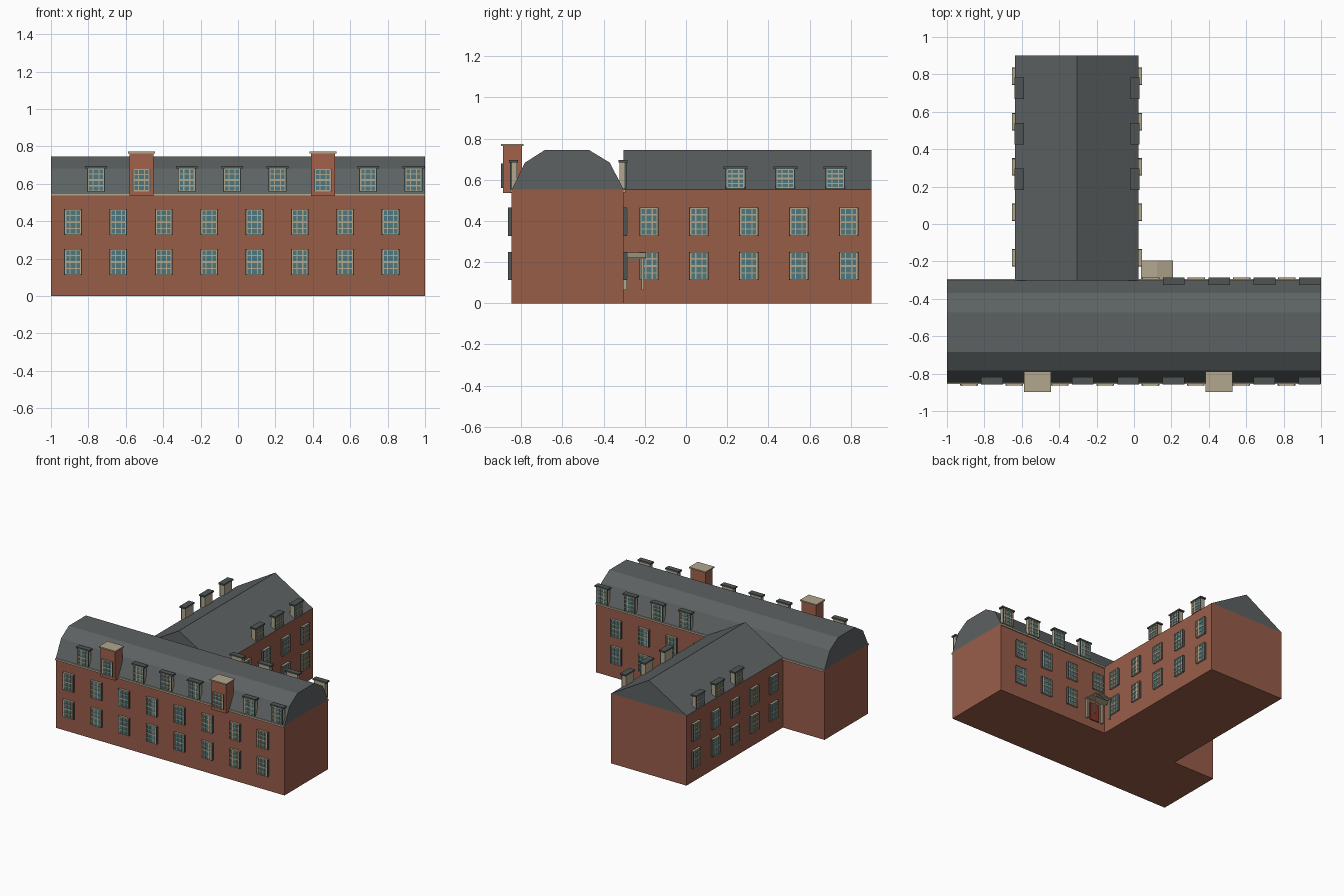
import bpy, bmesh, math
from mathutils import Matrix, Vector

if "Cube" in bpy.data.objects:
    bpy.data.objects.remove(bpy.data.objects["Cube"])


def material(name, rgb):
    m = bpy.data.materials.new(name)
    lin = [((c / 255 + 0.055) / 1.055) ** 2.4 for c in rgb]
    m.diffuse_color = (*lin, 1)
    m.use_nodes = True
    m.node_tree.nodes["Principled BSDF"].inputs["Base Color"].default_value = m.diffuse_color
    return m


BRICK = material("brick", (152, 93, 73))
CHIMNEY = material("chimney_brick", (163, 97, 76))
SLATE = material("slate", (92, 97, 98))
STONE = material("cream_stone", (178, 167, 143))
GLASS = material("teal_glass", (76, 121, 126))
TRIM = material("dark_trim", (78, 85, 84))
DOOR = material("red_door", (128, 54, 44))
MATS = [BRICK, CHIMNEY, SLATE, STONE, GLASS, TRIM, DOOR]


def mesh_from(name, parts):
    """Mesh made of boxes: (x0, x1, y0, y1, z0, z1, material)."""
    bm = bmesh.new()
    for x0, x1, y0, y1, z0, z1, mat in parts:
        mtx = Matrix.Translation(((x0 + x1) / 2, (y0 + y1) / 2, (z0 + z1) / 2)) \
            @ Matrix.Diagonal((x1 - x0, y1 - y0, z1 - z0, 1))
        before = set(bm.faces)
        bmesh.ops.create_cube(bm, size=1, matrix=mtx)
        for f in set(bm.faces) - before:
            f.material_index = MATS.index(mat)
    me = bpy.data.meshes.new(name)
    bm.to_mesh(me)
    bm.free()
    for m in MATS:
        me.materials.append(m)
    return me


def place(name, me, loc=(0, 0, 0), angle=0):
    ob = bpy.data.objects.new(name, me)
    ob.location = loc
    ob.rotation_euler.z = math.radians(angle)
    bpy.context.collection.objects.link(ob)
    return ob


def box(name, mat, x0, x1, y0, y1, z0, z1):
    return place(name, mesh_from(name, [(x0, x1, y0, y1, z0, z1, mat)]))


def prism(name, mat, profile, start, end, axis):
    """Extrude a (horizontal, z) profile along x or y."""
    bm = bmesh.new()
    def point(h, z, t):
        return (t, h, z) if axis == "x" else (h, t, z)
    face = bm.faces.new([bm.verts.new(point(h, z, start)) for h, z in profile])
    new = bmesh.ops.extrude_face_region(bm, geom=[face])["geom"]
    shift = Vector(point(0, 0, end - start))
    bmesh.ops.translate(bm, vec=shift, verts=[v for v in new if isinstance(v, bmesh.types.BMVert)])
    bmesh.ops.recalc_face_normals(bm, faces=bm.faces)
    me = bpy.data.meshes.new(name)
    bm.to_mesh(me)
    bm.free()
    me.materials.append(mat)
    return place(name, me)


def window_parts(w, h, depth, rows):
    """Glazed sash facing -y, standing on its origin, with a thin trim and bars."""
    a, t, f = w / 2, 0.006, -depth
    parts = [(-a + t, a - t, f + 0.004, 0.002, t, h - t, GLASS)]
    for s in (-1, 1):
        parts.append((min(s * a, s * (a - t)), max(s * a, s * (a - t)), f, 0.002, 0, h, TRIM))
        x = s * (a - t - 0.002)
        parts.append((x - 0.003, x + 0.003, f - 0.001, 0, t, h - t, STONE))
        parts.append((s * w / 6 - 0.003, s * w / 6 + 0.003, f, 0, t, h - t, STONE))
    for z in (0, h - t):
        parts.append((-a, a, f, 0.002, z, z + t, STONE))
    for i in range(1, rows):
        z = h * i / rows
        b = 0.005 if i * 2 == rows else 0.003
        parts.append((-a + t, a - t, f, 0, z - b, z + b, STONE))
    return parts


def dormer_parts(h, depth):
    """Upright dormer frame with glazing in front and a flat dark cap."""
    w = 0.096
    body = [(-w / 2, w / 2, 0.001, depth, 0, h, STONE)]
    cap = [(-0.058, 0.058, -0.012, depth + 0.004, h, h + 0.012, TRIM)]
    return body + window_parts(w, h, 0.008, 4) + cap


# Walls of the main block and rear wing
FRONT, BACK, EAVE, TOP = -0.847, -0.303, 0.552, 0.745
WEST, EAST, END = -0.635, 0.025, 0.90
box("main_walls", BRICK, -1, 1, FRONT, BACK, 0, EAVE)
box("wing_walls", BRICK, WEST, EAST, BACK, END, 0, EAVE)

# Roofs
prism("main_roof", SLATE, [(FRONT, EAVE), (-0.782, 0.683), (-0.685, TOP), (-0.472, TOP),
                           (-0.37, 0.683), (BACK, EAVE)], -1, 1, "x")
prism("wing_roof", SLATE, [(WEST, EAVE), (-0.305, TOP), (EAST, EAVE)], BACK, END, "y")

# Cornices
box("front_cornice", STONE, -1, 1, FRONT - 0.008, FRONT, 0.538, EAVE)
box("back_cornice_west", STONE, -1, WEST, BACK, BACK + 0.008, 0.538, EAVE)
box("back_cornice_east", STONE, EAST, 1, BACK, BACK + 0.008, 0.538, EAVE)

# Wall windows on both storeys
STEP = 0.2425
window = mesh_from("window", window_parts(0.094, 0.137, 0.017, 4))
for z in (0.113, 0.327):
    for i in range(8):
        place("front_window", window, (-0.882 + STEP * i, FRONT, z))
    for i in range(5):
        y = -0.18 + STEP * i
        place("wing_east_window", window, (EAST, y, z), 90)
        place("wing_west_window", window, (WEST, y, z), -90)
    for i in range(4):
        if z > 0.2 or i > 0:
            place("back_window", window, (0.09 + STEP * i, BACK, z), 180)

# Dormers, and chimneys with a window in place of two of them
dormer = mesh_from("dormer", dormer_parts(0.125, 0.026))
low_dormer = mesh_from("low_dormer", dormer_parts(0.095, 0.034))
chimney_window = mesh_from("chimney_window", window_parts(0.096, 0.12, 0.008, 4))
for i in range(8):
    x = -0.759 + STEP * i
    if i in (1, 5):
        box("chimney", CHIMNEY, x - 0.064, x + 0.064, -0.89, -0.797, 0.535, 0.765)
        box("chimney_cap", STONE, x - 0.072, x + 0.072, -0.898, -0.789, 0.763, 0.773)
        place("chimney_window", chimney_window, (x, -0.89, 0.56))
    else:
        place("front_dormer", dormer, (x, FRONT, 0.558))
for i in range(4):
    place("back_dormer", dormer, (0.213 + STEP * i, BACK + 0.006, 0.558), 180)
for i in range(3):
    y = 0.24 + STEP * i
    place("wing_east_dormer", low_dormer, (EAST - 0.008, y, 0.558), 90)
    place("wing_west_dormer", low_dormer, (WEST + 0.008, y, 0.558), -90)

# Back door with a small gabled porch on posts
PX = 0.123
box("door", DOOR, PX - 0.04, PX + 0.04, BACK, BACK + 0.008, 0.065, 0.205)
for s in (-1, 1):
    x = PX + s * 0.068
    box("porch_post", STONE, x - 0.006, x + 0.006, -0.217, -0.205, 0.065, 0.222)
    box("porch_pilaster", STONE, x - 0.007, x + 0.007, BACK, BACK + 0.016, 0.065, 0.222)
prism("porch_canopy", STONE, [(PX - 0.086, 0.215), (PX - 0.086, 0.223), (PX, 0.247),
                              (PX + 0.086, 0.223), (PX + 0.086, 0.215), (PX, 0.237)],
      BACK, -0.195, "y")
box("porch_beam", STONE, PX - 0.074, PX + 0.074, -0.217, -0.205, 0.212, 0.222)
